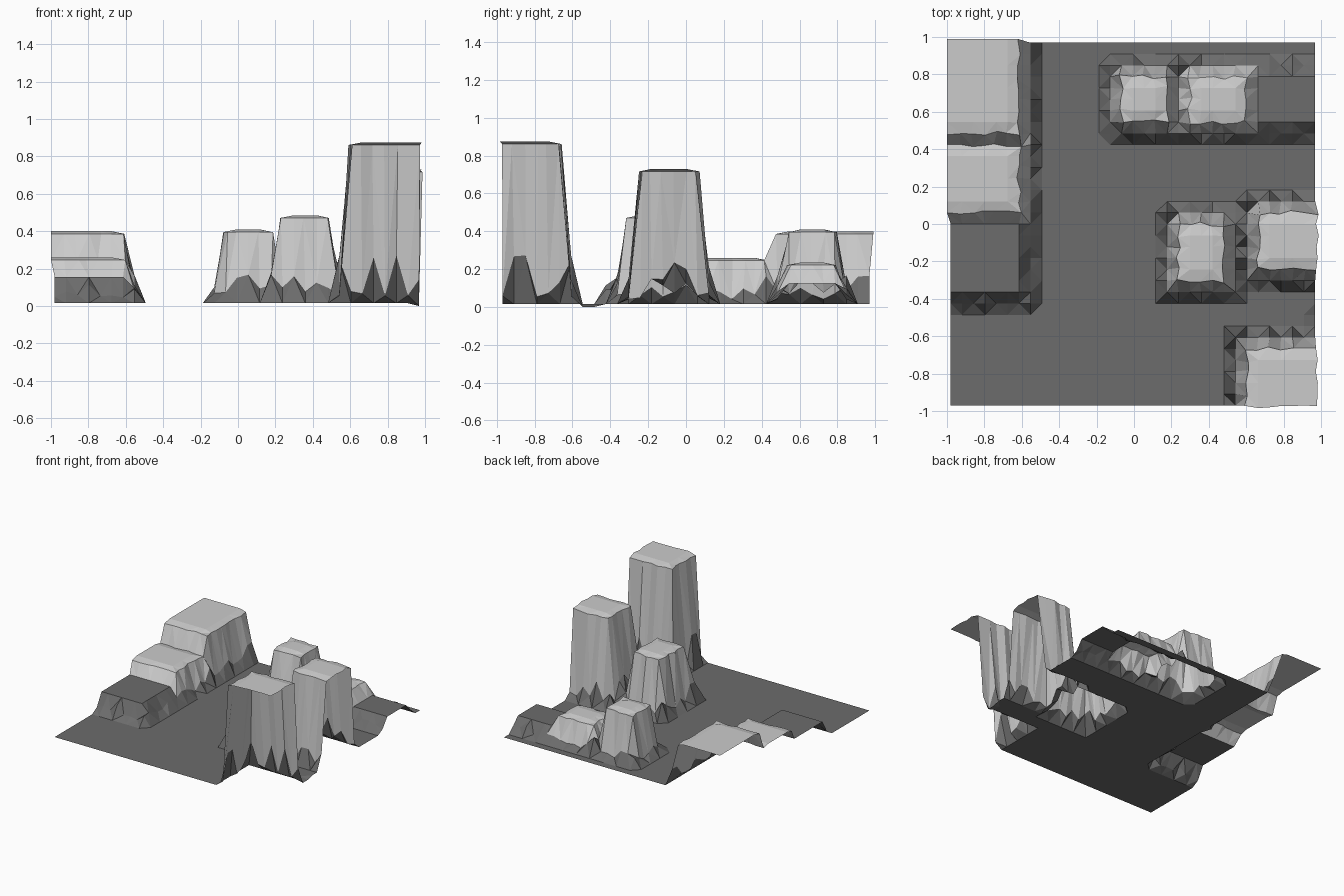
import bpy, bmesh, random
from mathutils import Vector

if "Cube" in bpy.data.objects:
    bpy.data.objects.remove(bpy.data.objects["Cube"])

random.seed(4)
N = 32
FLOOR = 0.015

# name: (i0, i1, j0, j1, height, light?) plateau bounds in grid steps
BLOCKS = {
    "left_back_block":   (0, 6, 24, 32, 0.40, True),
    "left_middle_block": (0, 6, 17, 23, 0.26, True),
    "left_front_block":  (0, 6, 10, 16, 0.155, False),
    "back_tower":        (15, 19, 25, 29, 0.41, True),
    "back_middle_block": (21, 26, 25, 29, 0.235, True),
    "back_right_block":  (27, 32, 25, 29, 0.125, False),
    "centre_tower":      (20, 24, 11, 16, 0.485, True),
    "right_tower":       (27, 32, 12, 17, 0.73, True),
    "corner_tower":      (26, 32, 0, 5, 0.875, True),
}

dark = bpy.data.materials.new("dark_ground")
dark.diffuse_color = (0.15, 0.15, 0.15, 1)
dark.use_nodes = True
dark.node_tree.nodes["Principled BSDF"].inputs["Base Color"].default_value = dark.diffuse_color


def gap(b, i, j):
    """Steps outside a block (0 = on its plateau)."""
    return max(b[0] - i, i - b[1], b[2] - j, j - b[3], 0)


def on_rim(b, i, j):
    """Plateau edge that is not cut by the border of the terrain."""
    return ((i == b[0] and i > 0) or (i == b[1] and i < N)
            or (j == b[2] and j > 0) or (j == b[3] and j < N))


# Height grid: flat floor, jagged foot around blocks, flat plateaus
points, owners = {}, {}
for i in range(N + 1):
    for j in range(N + 1):
        x, y, z, owner = -0.98 + 0.0609 * i, -0.97 + 0.0606 * j, FLOOR, None
        for name, b in BLOCKS.items():
            d = gap(b, i, j)
            if d == 0 and b[4] > z:
                z, owner = b[4], name
            elif d == 1:
                foot = random.uniform(0.04, 0.08) + b[4] * random.choice((0, 0, 0.1, 0.22))
                if foot > z and foot < b[4]:
                    z, owner = foot, None
        if owner and BLOCKS[owner][5]:
            b = BLOCKS[owner]
            if on_rim(b, i, j):
                z -= 0.014
                x += random.uniform(-0.014, 0.012)
                y += random.uniform(-0.014, 0.012)
            if i == N:
                x += random.uniform(0, 0.022)
            if i == 0:
                x = -1.0
            if j == N:
                y = 0.99
            if j == 0:
                y -= random.uniform(0, 0.015)
        points[i, j], owners[i, j] = Vector((x, y, z)), owner
points[N, 7].z = points[N, 8].z = 0.0

# Split each cell in two and hand each triangle to the part it belongs to
parts = {"ground": []}
for i in range(N):
    for j in range(N):
        a, b, c, d = (i, j), (i + 1, j), (i + 1, j + 1), (i, j + 1)
        halves = ((a, b, c), (a, c, d)) if (i + j) % 2 else ((a, b, d), (b, c, d))
        for tri in halves:
            found = [owners[k] for k in tri if owners[k]]
            part = max(found, key=lambda n: BLOCKS[n][4]) if found else "ground"
            parts.setdefault(part, []).append(tri)

# One flat-shaded object per part
for name, tris in parts.items():
    bm = bmesh.new()
    made = {}
    for tri in tris:
        for k in tri:
            if k not in made:
                made[k] = bm.verts.new(points[k])
        bm.faces.new([made[k] for k in tri])
    bmesh.ops.dissolve_limit(bm, angle_limit=0.01, verts=bm.verts[:], edges=bm.edges[:])
    mesh = bpy.data.meshes.new(name)
    bm.to_mesh(mesh)
    bm.free()
    obj = bpy.data.objects.new(name, mesh)
    bpy.context.collection.objects.link(obj)
    if name == "ground" or not BLOCKS[name][5]:
        mesh.materials.append(dark)
